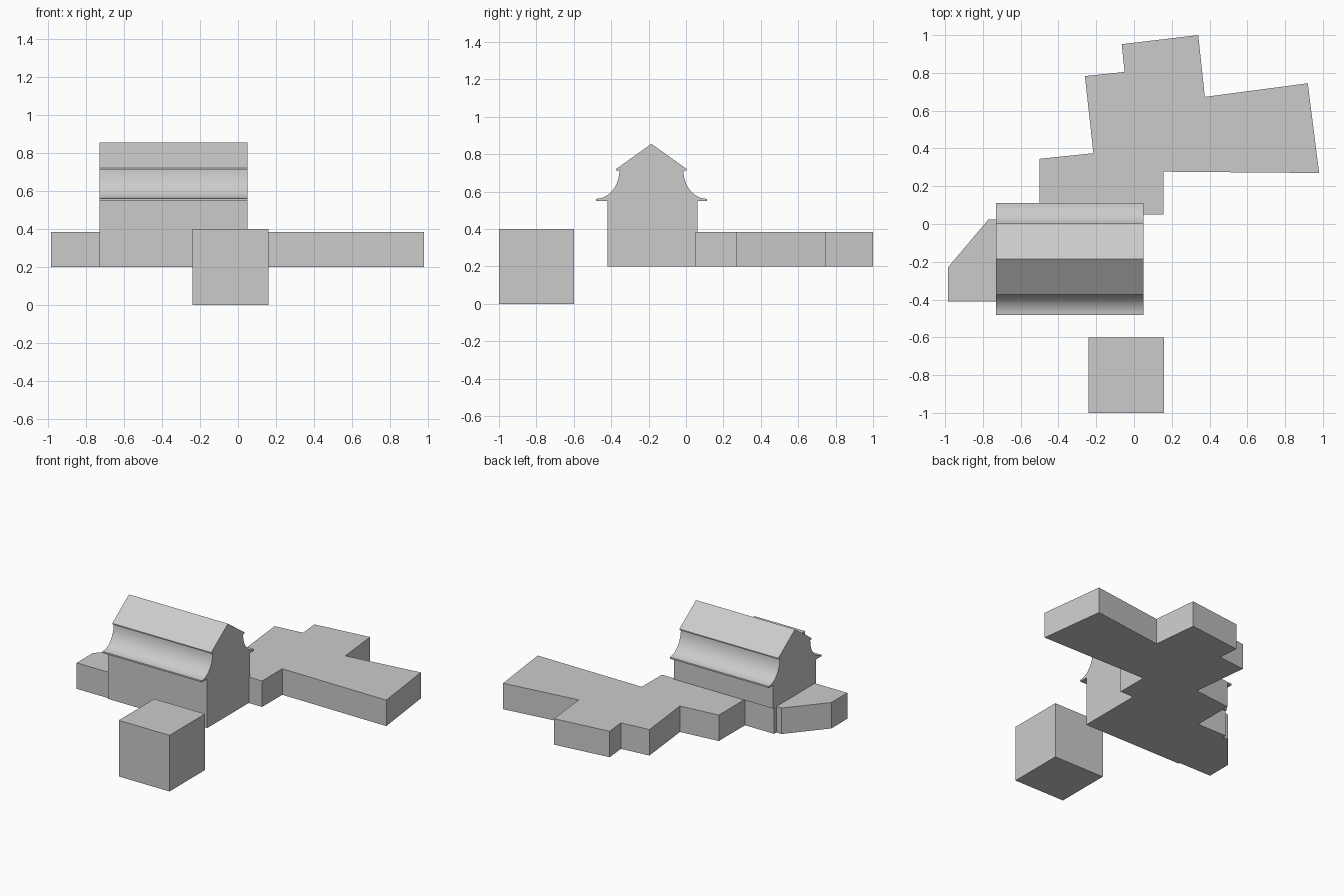
import bpy, bmesh, math
from mathutils import Vector

cube = bpy.data.objects.get("Cube")
if cube:
    bpy.data.objects.remove(cube, do_unlink=True)

grey = bpy.data.materials.new("plain grey")
grey.use_nodes = True
grey.diffuse_color = (0.6, 0.6, 0.6, 1)
bsdf = next(n for n in grey.node_tree.nodes if n.type == 'BSDF_PRINCIPLED')
bsdf.inputs["Base Color"].default_value = grey.diffuse_color


def prism(name, outline, low, high, along_x=False, smooth=False):
    """Extrude an outline: (x, y) upwards, or (y, z) along x."""
    bm = bmesh.new()
    pts = [(low, a, b) if along_x else (a, b, low) for a, b in outline]
    face = bm.faces.new([bm.verts.new(p) for p in pts])
    out = bmesh.ops.extrude_face_region(bm, geom=[face])
    shift = Vector((high - low, 0, 0) if along_x else (0, 0, high - low))
    bmesh.ops.translate(bm, vec=shift,
                        verts=[v for v in out["geom"] if isinstance(v, bmesh.types.BMVert)])
    bmesh.ops.recalc_face_normals(bm, faces=bm.faces)
    mesh = bpy.data.meshes.new(name)
    bm.to_mesh(mesh)
    bm.free()
    mesh.materials.append(grey)
    obj = bpy.data.objects.new(name, mesh)
    bpy.context.collection.objects.link(obj)
    if smooth:
        bpy.ops.object.select_all(action='DESELECT')
        bpy.context.view_layer.objects.active = obj
        obj.select_set(True)
        bpy.ops.object.shade_smooth_by_angle(angle=math.radians(25))
    return obj


def rect(x0, x1, y0, y1):
    return [(x0, y0), (x1, y0), (x1, y1), (x0, y1)]


FLOOR, STOREY = 0.2, 0.385
LEFT, RIGHT = -0.73, 0.05
RIDGE_Y = -0.185

# Free-standing block at the front
prism("front_cube", rect(-0.24, 0.16, -1.0, -0.6), 0, 0.4)

# House walls
prism("house_base", rect(LEFT, RIGHT, -0.42, 0.05), FLOOR, STOREY)
prism("house_upper_walls", rect(LEFT, RIGHT, -0.42, 0.062), STOREY, 0.552)

# Low annexes
prism("rear_wing", [(-0.5, 0.05), (0.155, 0.05), (0.155, 0.277), (0.98, 0.27),
                    (0.92, 0.745), (0.375, 0.673), (0.34, 1.0), (-0.065, 0.952),
                    (-0.05, 0.805), (-0.26, 0.783), (-0.215, 0.375), (-0.5, 0.345)],
      FLOOR, STOREY)
prism("side_bay", [(LEFT, -0.41), (-0.985, -0.41), (-0.985, -0.23),
                   (-0.77, 0.025), (LEFT, 0.025)], FLOOR, STOREY)

# Flared lower roof: quarter-ellipse sweep from eave to top, mirrored about the ridge
steps = 12
half = [(0.296, 0.55), (0.296, 0.561)]
for i in range(1, steps + 1):
    t = math.pi / 2 * i / steps
    half.append((0.296 - 0.125 * math.sin(t) ** 1.0, 0.561 + 0.154 * (1 - math.cos(t))))
profile = [(RIDGE_Y + d, z) for d, z in half]
profile += [(RIDGE_Y - d, z) for d, z in reversed(half)]
prism("flared_lower_roof", profile, LEFT, RIGHT, along_x=True, smooth=True)

# Gabled cap with thin eaves
cap = [(RIDGE_Y - 0.188, 0.713), (RIDGE_Y + 0.188, 0.713), (RIDGE_Y + 0.188, 0.721),
       (RIDGE_Y, 0.855), (RIDGE_Y - 0.188, 0.721)]
prism("upper_roof_cap", cap, LEFT, RIGHT, along_x=True)
